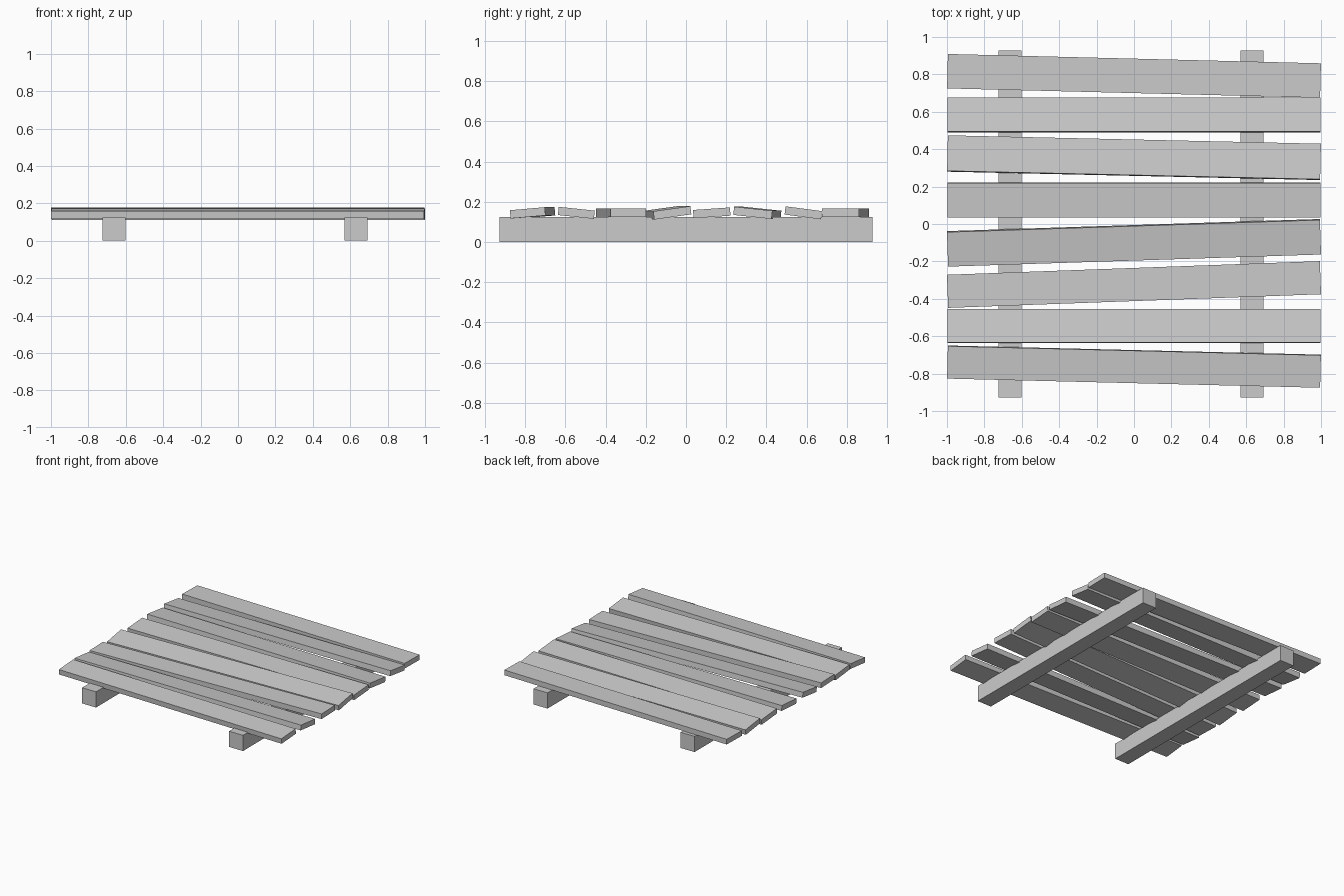
import bpy
from math import radians, atan2

if "Cube" in bpy.data.objects:
    bpy.data.objects.remove(bpy.data.objects["Cube"])


def box(name, center, size, rotation=(0, 0, 0)):
    bpy.ops.mesh.primitive_cube_add(size=1, location=center, rotation=rotation)
    obj = bpy.context.object
    obj.name = name
    obj.scale = size
    bpy.ops.object.transform_apply(location=False, rotation=False, scale=True)
    return obj


# Two square bearers running front to back
for side, x in (("left", -0.663), ("right", 0.632)):
    box(f"{side}_bearer", (x, 0, 0.0625), (0.123, 1.855, 0.125))

# Loose planks: y at left end, y at right end, width, tilt in degrees
planks = [
    (-0.738, -0.787, 0.174, 5),
    (-0.545, -0.545, 0.180, -6),
    (-0.360, -0.287, 0.177, 0),
    (-0.133, -0.068, 0.186, 8),
    (0.128, 0.128, 0.184, 4),
    (0.377, 0.332, 0.191, -6),
    (0.583, 0.583, 0.183, -7.5),
    (0.817, 0.767, 0.184, 0),
]
for i, (y_left, y_right, width, tilt) in enumerate(planks, 1):
    yaw = atan2(y_right - y_left, 2)
    z = 0.145 if tilt else 0.146
    box(f"plank_{i}", (0, (y_left + y_right) / 2, z),
        (1.995, width, 0.041), (radians(tilt), 0, yaw))
